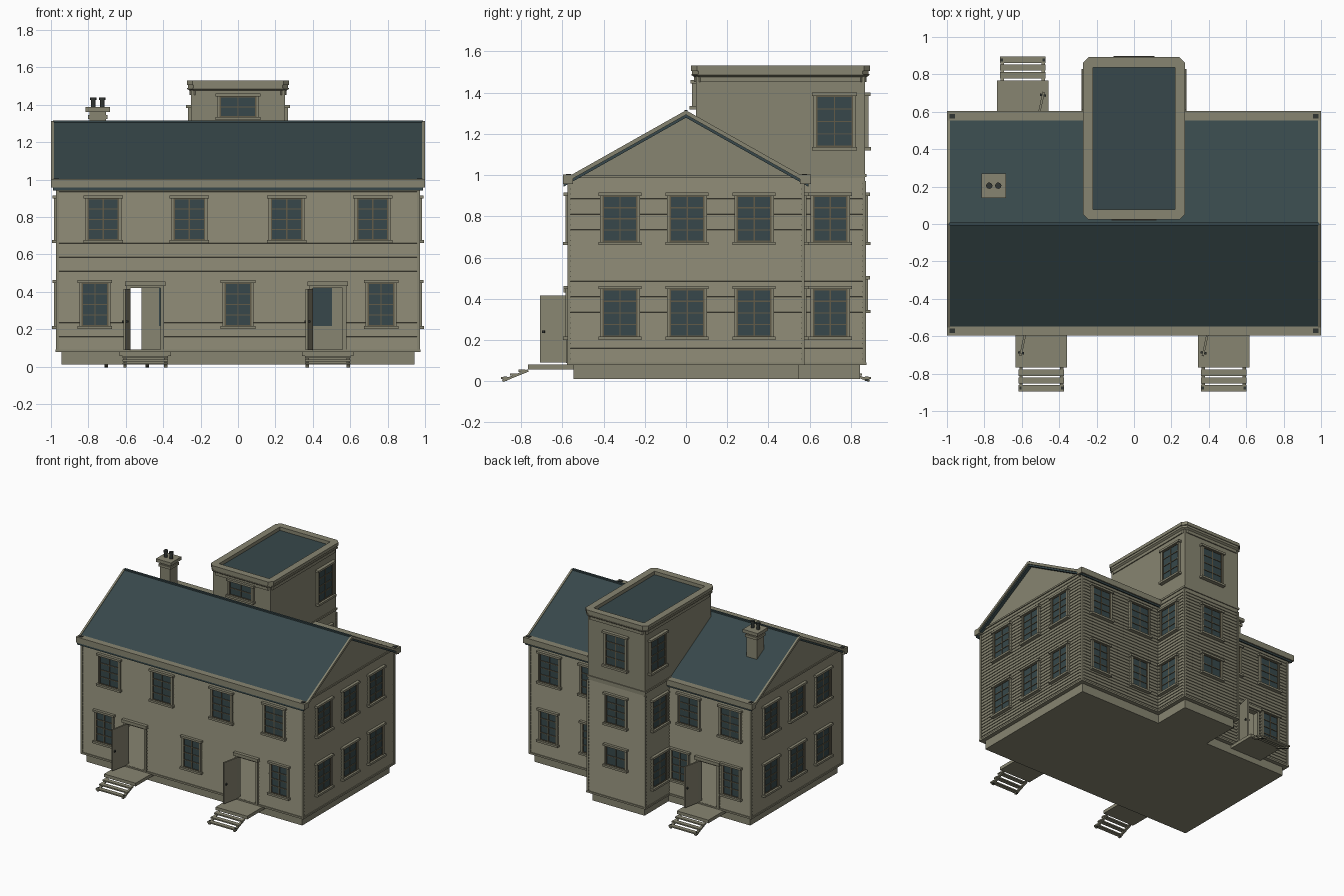
import bpy, bmesh, math
from mathutils import Matrix, Vector

if "Cube" in bpy.data.objects:
    bpy.data.objects.remove(bpy.data.objects["Cube"])


def material(name, rgb):
    m = bpy.data.materials.new(name)
    m.diffuse_color = (*rgb, 1)
    m.use_nodes = True
    m.node_tree.nodes["Principled BSDF"].inputs["Base Color"].default_value = m.diffuse_color
    return m


KHAKI = material("khaki paint", (0.245, 0.235, 0.165))
TEAL = material("dark teal", (0.038, 0.064, 0.069))
BRONZE = material("bronze sash", (0.120, 0.105, 0.065))
DARK = material("dark metal", (0.030, 0.035, 0.032))
parts = {}


def part(name, mat):
    if name not in parts:
        parts[name] = (bmesh.new(), mat)
    return parts[name][0]


def box(name, mat, lo, hi, M=Matrix()):
    size = [b - a for a, b in zip(lo, hi)]
    mid = [(a + b) / 2 for a, b in zip(lo, hi)]
    bmesh.ops.create_cube(part(name, mat), size=1,
                          matrix=M @ Matrix.Translation(mid) @ Matrix.Diagonal((*size, 1)))


def loft(name, mat, rings, loop=False):
    """Join rings of points; cap the ends, or close into a hollow tube."""
    bm = part(name, mat)
    vs = [[bm.verts.new(p) for p in r] for r in rings]
    n = len(vs[0])
    pairs = list(zip(vs, vs[1:])) + ([(vs[-1], vs[0])] if loop else [])
    for a, b in pairs:
        for i in range(n):
            bm.faces.new((a[i], a[(i + 1) % n], b[(i + 1) % n], b[i]))
    if not loop:
        bm.faces.new(vs[0][::-1])
        bm.faces.new(vs[-1])


def plan(d, z):
    """T-shaped footprint grown by d."""
    X, Y, tx, ty = 0.965 + d, 0.567 + d, 0.25 + d, 0.865 + d
    return [(-X, -Y, z), (X, -Y, z), (X, Y, z), (tx, Y, z),
            (tx, ty, z), (-tx, ty, z), (-tx, Y, z), (-X, Y, z)]


def rim(d, z, c=0.03):
    """Tower rectangle grown by d, with clipped corners."""
    x, a, b = 0.25 + d, 0.048 - d, 0.868 + d
    return [(-x + c, a, z), (x - c, a, z), (x, a + c, z), (x, b - c, z),
            (x - c, b, z), (-x + c, b, z), (-x, b - c, z), (-x, a + c, z)]


def profile(pts, x):
    return [(x, y, z) for y, z in pts]


# foundation and water table
loft("foundation", KHAKI, [plan(-0.022, 0.01), plan(-0.022, 0.085)])
loft("water_table", KHAKI, [plan(0.01, 0.078), plan(0.01, 0.092)])

# clapboard walls, hollow inside
rings, n = [], 36
z0, z1 = 0.085, 0.985
for i in range(n):
    a, b = z0 + (z1 - z0) * i / n, z0 + (z1 - z0) * (i + 1) / n
    rings += [plan(0.005, a), plan(0.0, b - 0.0005)]
rings += [plan(-0.03, z1), plan(-0.03, z0)]
loft("clapboard_walls", KHAKI, rings, loop=True)

# corner boards
for s in (-1, 1):
    for x, y in ((0.965, -0.567), (0.965, 0.567), (0.25, 0.865)):
        x *= s
        box("corner_boards", KHAKI, (x - 0.008, y - 0.008, 0.085), (x + 0.008, y + 0.008, 0.97))

# gables (also the ceiling)
loft("gables", KHAKI, [profile([(-0.567, 0.965), (0.567, 0.965), (0, 1.283)], x) for x in (-0.965, 0.965)])
for s in (-1, 1):
    box("gable_bands", KHAKI, (s * 0.965 - 0.008, -0.567, 0.985), (s * 0.965 + 0.008, 0.567, 0.998))


# roof slab and rake boards
def chevron(up, t, e=0.595):
    k = 0.5636
    return [(-e, 1.31 + up - k * e), (0, 1.31 + up), (e, 1.31 + up - k * e),
            (e, 1.31 + up - k * e - t), (0, 1.31 + up - t), (-e, 1.31 + up - k * e - t)]


loft("roof", TEAL, [profile(chevron(0, 0.032), x) for x in (-0.99, 0.99)])
for a, b in ((-1, -0.985), (0.985, 1)):
    loft("rake_boards", KHAKI, [profile(chevron(0.004, 0.022), x) for x in (a, b)])
box("ridge_cap", TEAL, (-0.99, -0.008, 1.295), (0.99, 0.008, 1.316))

# gutters with downpipe outlets; the rear one stops at the tower
box("gutters", KHAKI, (-1, -0.597, 0.957), (1, -0.548, 1.002))
for s in (-1, 1):
    lo, hi = sorted((s * 0.25, s * 1.0))
    box("gutters", KHAKI, (lo, 0.553, 0.957), (hi, 0.605, 1.002))
    for y in (-0.57, 0.575):
        box("gutter_outlets", DARK, (s * 0.972 - 0.014, y - 0.012, 0.99), (s * 0.972 + 0.014, y + 0.012, 1.006))

# tower top, cornice and parapet
box("tower_upper", KHAKI, (-0.25, 0.048, 0.97), (0.25, 0.868, 1.48))
box("tower_band", KHAKI, (-0.257, 0.3, 0.99), (0.257, 0.875, 1.005))
loft("tower_cornice", KHAKI, [rim(0.008, 1.452), rim(0.008, 1.475), rim(0.022, 1.485), rim(0.022, 1.49)])
loft("tower_parapet", KHAKI,
     [rim(0.018, 1.49), rim(0.018, 1.505), rim(0.024, 1.505), rim(0.024, 1.53),
      rim(-0.03, 1.53, 0.001), rim(-0.03, 1.49, 0.001)], loop=True)
box("tower_roof", TEAL, (-0.225, 0.073, 1.485), (0.225, 0.843, 1.503))

# chimney
box("chimney", KHAKI, (-0.795, 0.16, 1.12), (-0.705, 0.25, 1.34))
box("chimney", KHAKI, (-0.803, 0.152, 1.325), (-0.697, 0.258, 1.345))
box("chimney", KHAKI, (-0.815, 0.14, 1.362), (-0.685, 0.27, 1.387))
box("chimney", KHAKI, (-0.795, 0.16, 1.34), (-0.705, 0.25, 1.365))
for x in (-0.774, -0.726):
    for r, a, b in ((0.013, 1.38, 1.43), (0.017, 1.425, 1.44)):
        bmesh.ops.create_cone(part("chimney_pots", DARK), cap_ends=True, segments=12, radius1=r, radius2=r,
                              depth=b - a, matrix=Matrix.Translation((-0.0 + x, 0.205, (a + b) / 2)))


# windows: w, z range of the whole trim; local -y points outwards
def window(x, y, ang, za, zb, w=0.21, rows=4, inner=0.035):
    M = Matrix.Translation((x, y, 0)) @ Matrix.Rotation(ang, 4, 'Z')
    h = w / 2
    g, a, b = h - 0.021, za + 0.016, zb - 0.016
    box("window_glass", TEAL, (-g, -0.009, a), (g, inner, b), M)
    box("window_heads", KHAKI, (-h, -0.027, b), (h, 0, zb), M)
    box("window_sills", KHAKI, (-h, -0.030, za), (h, 0, a), M)
    for s in (-1, 1):
        lo, hi = sorted((s * g, s * (g + 0.012)))
        box("window_casings", KHAKI, (lo, -0.018, a), (hi, 0, b), M)
        lo, hi = sorted((s * g, s * (g - 0.007)))
        box("window_bars", BRONZE, (lo, -0.015, a), (hi, 0, b), M)
    box("window_bars", BRONZE, (-0.0035, -0.013, a), (0.0035, 0, b), M)
    for i in range(rows + 1):
        z = a + 0.003 + (b - a - 0.006) * i / rows
        box("window_bars", BRONZE, (-g, -0.014, z - 0.003), (g, 0, z + 0.003), M)


UP, LOW = (0.66, 0.915), (0.20, 0.463)
for s in (-1, 1):
    side = s * math.pi / 2
    window(s * 0.72, -0.567, 0, *UP)
    window(s * 0.26, -0.567, 0, *UP)
    window(s * 0.765, -0.567, 0, *LOW, w=0.185)
    window(s * 0.79, 0.567, math.pi, *UP)
    window(s * 0.43, 0.567, math.pi, *UP)
    window(s * 0.80, 0.567, math.pi, *LOW, w=0.185)
    for y in (-0.32, 0.005, 0.33):
        window(s * 0.965, y, side, *UP)
        window(s * 0.965, y, side, *LOW)
    window(s * 0.25, 0.70, side, *UP)
    window(s * 0.25, 0.70, side, *LOW)
    window(s * 0.25, 0.72, side, 1.12, 1.40, w=0.22)
window(0, -0.567, 0, *LOW, w=0.185)
window(0.43, 0.567, math.pi, *LOW, w=0.185)
window(-0.35, 0.567, math.pi, *LOW, w=0.185)
window(0, 0.865, math.pi, 0.33, 0.51, rows=2)
window(0, 0.865, math.pi, *UP)
window(0, 0.868, math.pi, 1.12, 1.40, w=0.22)
window(0, 0.048, 0, 1.318, 1.46, w=0.24, rows=2)


# entrances: open door, frame, landing and steps
def entrance(x, y, ang):
    M = Matrix.Translation((x, y, 0)) @ Matrix.Rotation(ang, 4, 'Z')
    box("door_cutters", KHAKI, (-0.085, -0.06, 0.0925), (0.085, 0.06, 0.425), M)
    box("door_frames", KHAKI, (-0.108, -0.027, 0.43), (0.108, 0, 0.455), M)
    box("door_frames", KHAKI, (-0.1, -0.015, 0.42), (0.1, 0.03, 0.432), M)
    for s in (-1, 1):
        lo, hi = sorted((s * 0.08, s * 0.1))
        box("door_frames", KHAKI, (lo, -0.015, 0.088), (hi, 0.03, 0.43), M)
        lo, hi = sorted((s * 0.1, s * 0.118))
        tilt = (M @ Matrix.Translation((0, -0.2, 0.058)) @ Matrix.Rotation(math.radians(22), 4, 'X'))
        box("step_stringers", KHAKI, (lo, -0.135, -0.012), (hi, 0, 0), tilt)
        box("step_bolts", DARK, (s * 0.112 - 0.006, -0.318, 0), (s * 0.112 + 0.006, -0.302, 0.022), M)
    leaf = M @ Matrix.Translation((-0.085, -0.012, 0)) @ Matrix.Rotation(math.radians(-12), 4, 'Z')
    box("door_leaves", KHAKI, (-0.006, -0.13, 0.09), (0.006, 0, 0.415), leaf)
    box("door_handles", DARK, (-0.016, -0.118, 0.235), (0.016, -0.106, 0.247), leaf)
    box("landings", KHAKI, (-0.138, -0.2, 0.056), (0.138, 0.03, 0.081), M)
    for i in range(3):
        ya, z = -0.245 - 0.042 * i, 0.056 - 0.018 * i
        box("step_treads", KHAKI, (-0.122, ya, z - 0.01), (0.122, ya + 0.034, z), M)


entrance(-0.495, -0.567, 0)
entrance(0.48, -0.567, 0)
entrance(-0.595, 0.567, math.pi)

# turn every part into an object
for name, (bm, mat) in parts.items():
    bmesh.ops.recalc_face_normals(bm, faces=bm.faces[:])
    me = bpy.data.meshes.new(name)
    bm.to_mesh(me)
    bm.free()
    me.materials.append(mat)
    bpy.context.collection.objects.link(bpy.data.objects.new(name, me))

# cut the doorways through the walls
cutter = bpy.data.objects["door_cutters"]
cutter.hide_render = True
cutter.hide_viewport = True
mod = bpy.data.objects["clapboard_walls"].modifiers.new("doorways", 'BOOLEAN')
mod.operation = 'DIFFERENCE'
mod.solver = 'EXACT'
mod.object = cutter
